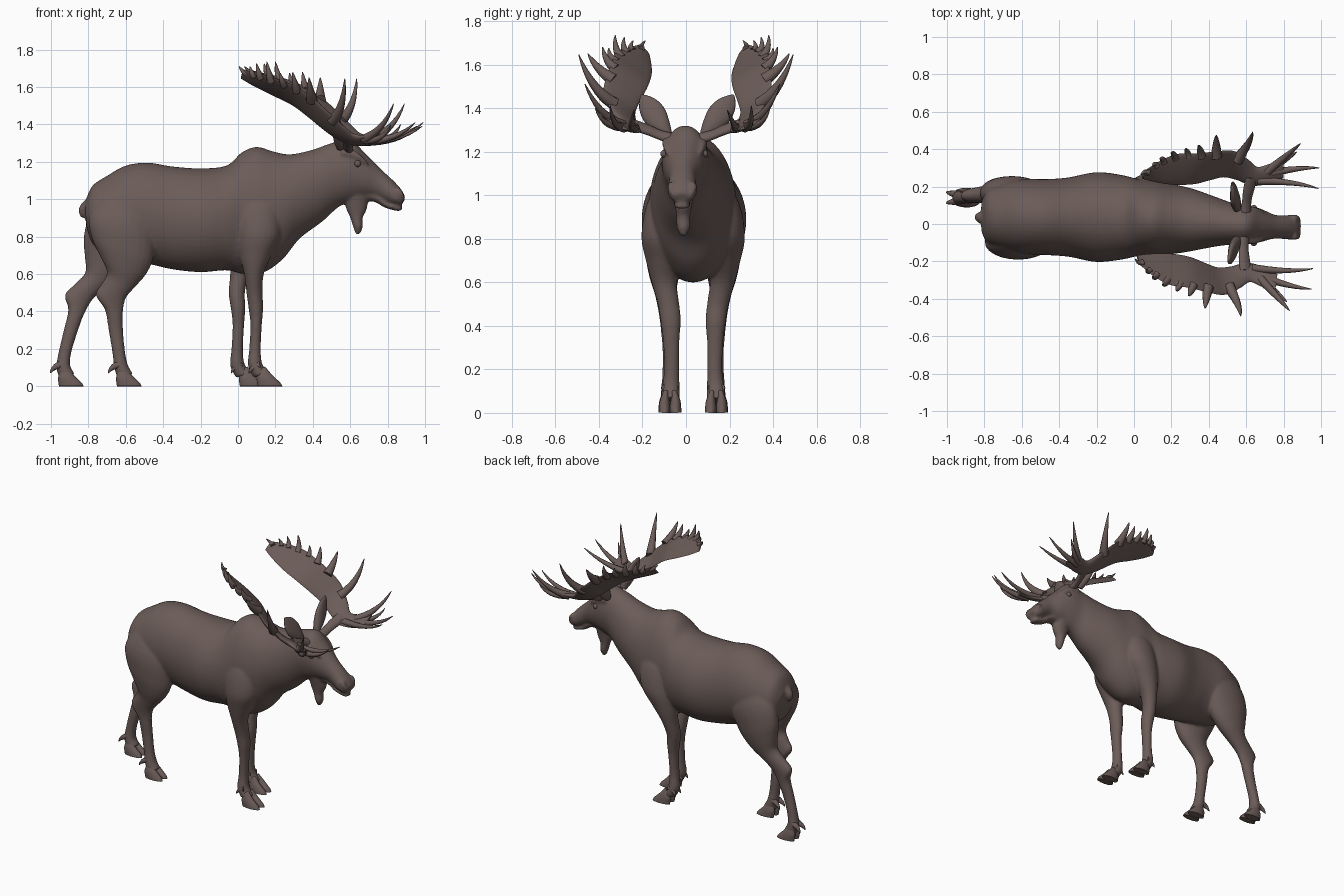
import bpy, bmesh, math
from mathutils import Vector, Matrix

MID = 0.033          # y of the body's mirror plane

hide = bpy.data.materials.new("brown hide")
hide.diffuse_color = (0.147, 0.107, 0.098, 1)


def catmull(rows, steps):
    """Smoothly interpolate rows of numbers."""
    out = []
    for i in range(len(rows) - 1):
        p0, p1, p2, p3 = (rows[min(max(i + k, 0), len(rows) - 1)] for k in (-1, 0, 1, 2))
        for s in range(steps):
            t = s / steps
            out.append([0.5 * (2 * b + (c - a) * t + (2 * a - 5 * b + 4 * c - d) * t * t
                               + (3 * b - a - 3 * c + d) * t ** 3)
                        for a, b, c, d in zip(p0, p1, p2, p3)])
    out.append(list(rows[-1]))
    return out


def loft(bm, rows, n=24, steps=5):
    """Skin ellipses; each row is edge point A, edge point B, half width."""
    rows = catmull(rows, steps)
    mids = [(Vector(r[:3]) + Vector(r[3:6])) / 2 for r in rows]
    rings = []
    for i, r in enumerate(rows):
        half = (Vector(r[:3]) - Vector(r[3:6])) / 2
        along = mids[min(i + 1, len(mids) - 1)] - mids[max(i - 1, 0)]
        side = half.cross(along).normalized() * max(r[6], 0.001)
        rings.append([bm.verts.new(mids[i] + half * math.cos(a) + side * math.sin(a))
                      for a in (2 * math.pi * k / n for k in range(n))])
    faces = [bm.faces.new((p[k], p[(k + 1) % n], q[(k + 1) % n], q[k]))
             for p, q in zip(rings, rings[1:]) for k in range(n)]
    faces += [bm.faces.new(rings[0]), bm.faces.new(rings[-1])]
    bmesh.ops.recalc_face_normals(bm, faces=faces)


def profile(bm, rows, **kw):
    """Loft from side-view rows: xA, zA, xB, zB, half width, y centre."""
    loft(bm, [(a, y, b, c, y, d, w) for a, b, c, d, w, y in rows], **kw)


def spike(bm, base, tip, bend, r, n=8):
    """Tapered curved tine; bend offsets the middle of the arc."""
    p0, p2 = Vector(base), Vector(tip)
    p1 = (p0 + p2) / 2 + Vector(bend)
    rows = []
    for i in range(9):
        t = i / 8
        p = p0 * (1 - t) ** 2 + p1 * 2 * t * (1 - t) + p2 * t * t
        d = (p1 - p0) * (1 - t) + (p2 - p1) * t
        rad = r * (1 - t) ** 0.8 + 0.002
        nrm = d.cross(Vector((0.3, 1, 0.1))).normalized() * rad
        rows.append((*(p + nrm), *(p - nrm), rad))
    loft(bm, rows, n=n, steps=1)


def finish(bm, name, angle=60):
    me = bpy.data.meshes.new(name)
    bm.to_mesh(me)
    bm.free()
    me.materials.append(hide)
    ob = bpy.data.objects.new(name, me)
    bpy.context.collection.objects.link(ob)
    bpy.ops.object.select_all(action='DESELECT')
    ob.select_set(True)
    bpy.context.view_layer.objects.active = ob
    bpy.ops.object.shade_smooth_by_angle(angle=math.radians(angle))
    return ob


# Trunk, neck and head in one skin from rump to muzzle
body = bmesh.new()
profile(body, [
    (-.818, .98, -.812, .86, .085, .04), (-.78, 1.07, -.775, .76, .145, .04),
    (-.70, 1.125, -.68, .70, .18, .04), (-.60, 1.18, -.58, .67, .20, .04),
    (-.48, 1.195, -.46, .65, .203, .037), (-.35, 1.175, -.35, .625, .212, .037),
    (-.20, 1.165, -.20, .61, .24, .037), (-.06, 1.18, -.06, .62, .225, .035),
    (.02, 1.25, .03, .60, .205, .033), (.10, 1.28, .14, .61, .20, .03),
    (.19, 1.255, .24, .68, .185, .025), (.28, 1.24, .33, .79, .168, .02),
    (.40, 1.265, .45, .88, .135, .01), (.50, 1.30, .54, .96, .112, 0),
    (.60, 1.318, .62, .99, .105, -.005), (.68, 1.245, .68, 1.005, .088, -.01),
    (.76, 1.165, .74, 1.005, .064, -.015), (.83, 1.10, .79, .985, .064, -.017),
    (.875, 1.05, .83, .97, .066, -.018), (.895, 1.01, .872, .965, .048, -.02)], n=48)
# Lower jaw
profile(body, [(.64, 1.09, .65, .995, .05, -.01), (.74, 1.04, .73, .985, .042, -.015),
               (.80, .985, .785, .955, .04, -.017), (.86, .965, .85, .937, .037, -.018),
               (.88, .955, .878, .94, .02, -.018)])
# Hanging throat bell
profile(body, [(.70, 1.04, .56, 1.06, .06, -.012), (.69, .95, .575, .96, .04, -.012),
               (.667, .90, .60, .90, .032, -.012), (.667, .85, .613, .86, .032, -.012),
               (.652, .812, .628, .812, .014, -.012)])
# Tail
profile(body, [(-.76, 1.02, -.74, .97, .025, .035), (-.82, .995, -.78, .96, .03, .035),
               (-.852, .95, -.80, .93, .028, .035), (-.845, .905, -.82, .90, .012, .035)])
# Brow ridges and nostril wings
for s in (-1, 1):
    spike(body, (.56, s * .07 - .005, 1.25), (.70, s * .075 - .01, 1.185), (0, s * .02, .03), .032)
    spike(body, (.85, s * .045 - .018, 1.05), (.89, s * .03 - .018, .99), (.012, s * .025, 0), .02)

# Legs: near pair as drawn, far pair mirrored and swept backward
FRONT = [(.16, 1.10, .05, 1.10, .03, -.06), (.22, .95, -.01, .95, .075, -.105),
         (.23, .81, -.01, .81, .098, -.107), (.18, .70, .01, .69, .076, -.107),
         (.138, .60, .033, .60, .057, -.10), (.132, .50, .045, .50, .049, -.08),
         (.135, .42, .056, .42, .047, -.07), (.128, .33, .066, .33, .038, -.068),
         (.122, .20, .060, .20, .035, -.066), (.13, .12, .053, .11, .041, -.07),
         (.165, .07, .085, .045, .043, -.072)]
REAR = [(-.54, 1.06, -.68, 1.08, .03, -.06), (-.45, .87, -.79, .92, .085, -.095),
        (-.45, .70, -.785, .80, .088, -.10), (-.49, .60, -.735, .69, .072, -.10),
        (-.56, .52, -.70, .61, .052, -.095), (-.60, .47, -.728, .55, .044, -.09),
        (-.613, .41, -.762, .49, .038, -.085), (-.617, .36, -.712, .41, .036, -.08),
        (-.613, .28, -.692, .30, .033, -.075), (-.603, .18, -.672, .18, .034, -.075),
        (-.587, .11, -.662, .10, .040, -.075), (-.56, .065, -.645, .045, .043, -.075)]
for rows, k, lim in ((FRONT, -.25, -.095), (REAR, -.4, -.31)):
    profile(body, rows)

    def sweep(z):
        return max(k * max(.9 - z, 0), lim)
    profile(body, [(a + sweep(b), b, c + sweep(d), d, w, 2 * MID - y)
                   for a, b, c, d, w, y in rows])

# Fuse into one continuous hide
ob = finish(body, "body", 180)
rm = ob.modifiers.new("fuse", 'REMESH')
rm.mode, rm.voxel_size, rm.use_smooth_shade = 'VOXEL', 0.008, True
sm = ob.modifiers.new("soften", 'SMOOTH')
sm.factor, sm.iterations = 0.5, 9

# Cloven hooves with dewclaws
for name, h, y in (("front_hoof_near", .10, -.073), ("front_hoof_far", .005, .139),
                   ("rear_hoof_near", -.652, -.075), ("rear_hoof_far", -.962, .141)):
    bm = bmesh.new()
    for s in (-1, 1):
        c = y + s * .025
        profile(bm, [(h + .045, .105, h + .01, .085, .012, c - s * .006),
                     (h + .083, .06, h, .045, .023, c), (h + .125, .02, h + .002, .018, .027, c),
                     (h + .137, 0, h + .005, 0, .026, c + s * .001)], n=14, steps=3)
        spike(bm, (h + .015, y + s * .018, .115), (h - .042, y + s * .03, .07), (-.014, 0, .012), .02)
    finish(bm, name)

# Ears: leaf shapes facing forward
for name, s, lean in (("ear_left", 1, 0), ("ear_right", -1, -.02)):
    bm = bmesh.new()
    base, tip = Vector((.55, s * .085, 1.275)), Vector((.525 + lean, s * .212 + .007, 1.46))
    across = Vector((0, s * .83, -.55))
    rows = []
    for t, w, d in ((0, .024, .022), (.22, .042, .028), (.5, .056, .024), (.75, .046, .016),
                    (.92, .022, .009), (1, .004, .003)):
        p = base.lerp(tip, t)
        rows.append((*(p + across * w), *(p - across * w), d))
    loft(bm, rows, n=16)
    finish(bm, name)

# Eyes
bm = bmesh.new()
for s in (-1, 1):
    bmesh.ops.create_uvsphere(bm, u_segments=14, v_segments=8, radius=.018,
                              matrix=Matrix.Translation((.64, s * .092 - .008, 1.19)))
finish(bm, "eyes")

# Antler: stalk, palm blade and tines; second one mirrored to follow the turned head
PALM = [(.042, .242, 1.645, .06, .285, 1.692, .005), (.11, .225, 1.605, .135, .335, 1.675, .009),
        (.21, .21, 1.555, .235, .375, 1.65, .011), (.32, .213, 1.50, .35, .378, 1.605, .012),
        (.41, .235, 1.435, .45, .39, 1.54, .013), (.48, .25, 1.38, .535, .39, 1.465, .015),
        (.55, .235, 1.33, .61, .345, 1.39, .018), (.63, .205, 1.295, .66, .305, 1.345, .020),
        (.72, .215, 1.29, .72, .32, 1.34, .016), (.80, .245, 1.30, .80, .345, 1.35, .009)]
TINES = [((.08, .275, 1.67), (.035, .262, 1.71), .016), ((.12, .31, 1.66), (.10, .31, 1.71), .018),
         ((.16, .33, 1.65), (.14, .345, 1.725), .020), ((.22, .35, 1.63), (.20, .38, 1.735), .022),
         ((.29, .36, 1.61), (.275, .40, 1.675), .020), ((.36, .36, 1.58), (.345, .42, 1.68), .024),
         ((.44, .36, 1.53), (.44, .475, 1.65), .030), ((.55, .34, 1.42), (.635, .492, 1.645), .030),
         ((.71, .28, 1.32), (.89, .43, 1.51), .024), ((.72, .28, 1.315), (.87, .385, 1.40), .020),
         ((.72, .27, 1.31), (.99, .30, 1.41), .021), ((.66, .23, 1.31), (.985, .19, 1.39), .021)]
for name, s in (("antler_left", 1), ("antler_right", -1)):
    bm = bmesh.new()
    loft(bm, [(.57, .05, 1.275, .625, .05, 1.235, .024), (.58, .12, 1.293, .625, .12, 1.26, .019),
              (.585, .18, 1.318, .64, .18, 1.285, .02), (.60, .25, 1.345, .66, .25, 1.305, .02)])
    loft(bm, PALM, n=20)
    for b, t, r in TINES:
        front = b[0] > .5
        spike(bm, b, t, (.03, .02, -.05) if front else (0, .02, -.01), r)
    if s < 0:
        piv = Matrix.Translation((.6, 0, 0))
        bm.transform(piv @ Matrix.Rotation(-.13, 4, 'Z') @ piv.inverted() @ Matrix.Scale(-1, 4, (0, 1, 0)))
        bmesh.ops.reverse_faces(bm, faces=bm.faces[:])
    finish(bm, name)
